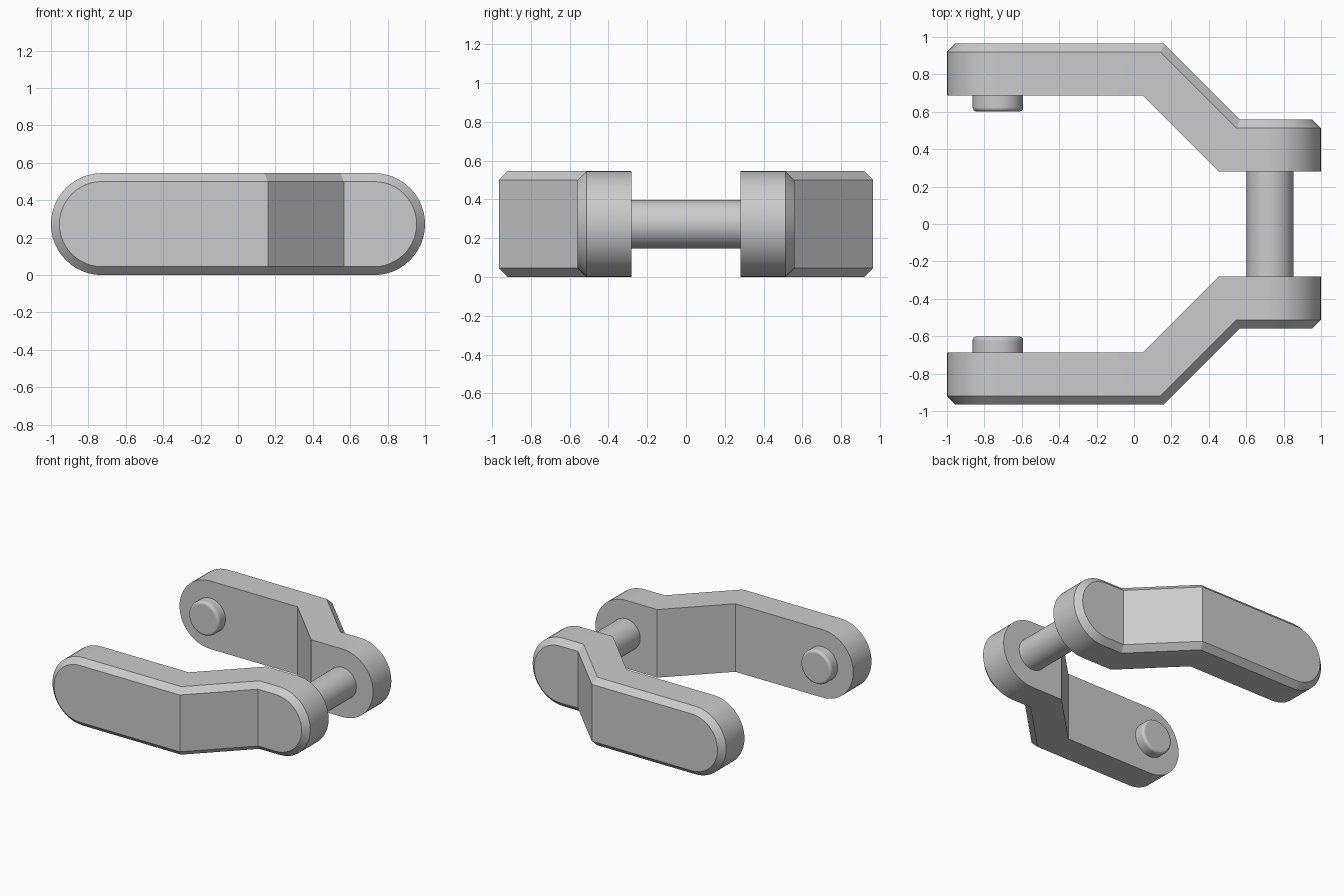
import bpy, bmesh
from math import sin, cos, pi, radians

cube = bpy.data.objects.get("Cube")
if cube:
    bpy.data.objects.remove(cube, do_unlink=True)

R = 0.2725            # half height of a plate, also its end radius
CX = 1.0 - R          # centre of the rounded ends
THICK, CHAMFER = 0.277, 0.045
Y_WIDE, Y_NARROW = 0.688, 0.281   # inner faces of the two plate ends
BEND_A, BEND_B = 0.045, 0.452     # bends on the inner face
MITER = 0.414
STEPS = 24

steel = bpy.data.materials.new("grey_steel")
steel.use_nodes = True
colour = (0.6, 0.6, 0.6, 1.0)
steel.diffuse_color = colour
steel.node_tree.nodes["Principled BSDF"].inputs["Base Color"].default_value = colour


def finish(obj, mirror=False):
    obj.data.materials.append(steel)
    if mirror:
        mod = obj.modifiers.new("mirror", 'MIRROR')
        mod.use_axis = (False, True, False)
    bpy.ops.object.select_all(action='DESELECT')
    obj.select_set(True)
    bpy.context.view_layer.objects.active = obj
    bpy.ops.object.shade_smooth_by_angle(angle=radians(20))


def outline(depth, inset):
    """Rounded bar outline, split at the two mitred bends."""
    r = R - inset
    a, b = BEND_A + MITER * depth, BEND_B + MITER * depth
    angles = [-pi / 2 + pi * i / STEPS for i in range(STEPS + 1)]
    pts = [(CX + r * cos(t), r * sin(t)) for t in angles]
    pts += [(b, r), (a, r)]
    pts += [(-CX - r * cos(t), -r * sin(t)) for t in angles]
    pts += [(a, -r), (b, -r)]
    slope = (Y_WIDE - Y_NARROW) / (BEND_B - BEND_A)
    ring = []
    for x, z in pts:
        run = min(max(x - a, 0), b - a)
        ring.append((x, Y_WIDE - slope * run + depth, z + R))
    return ring


# Cranked side plates with a chamfered outer rim
bm = bmesh.new()
layers = [(0, 0), (THICK - CHAMFER, 0), (THICK, CHAMFER)]
rings = [[bm.verts.new(p) for p in outline(d, i)] for d, i in layers]
n = len(rings[0])
for lower, upper in zip(rings, rings[1:]):
    for i in range(n):
        j = (i + 1) % n
        bm.faces.new((lower[i], lower[j], upper[j], upper[i]))
m = STEPS + 1
for ring in (rings[0], rings[-1]):
    top_b, top_a, low_a, low_b = ring[m], ring[m + 1], ring[n - 2], ring[n - 1]
    bm.faces.new(ring[:m] + [top_b, low_b])
    bm.faces.new((top_b, top_a, low_a, low_b))
    bm.faces.new([top_a] + ring[m + 2:n - 2] + [low_a])
bmesh.ops.recalc_face_normals(bm, faces=bm.faces)
mesh = bpy.data.meshes.new("side_plates")
bm.to_mesh(mesh)
bm.free()
plates = bpy.data.objects.new("side_plates", mesh)
bpy.context.collection.objects.link(plates)
finish(plates, mirror=True)


def rod(name, x, radius, y0, y1):
    bpy.ops.mesh.primitive_cylinder_add(vertices=48, radius=radius, depth=y1 - y0)
    obj = bpy.context.object
    obj.name = name
    for v in obj.data.vertices:
        px, py, pz = v.co
        v.co = (x + px, (y0 + y1) / 2 - pz, R + py)
    return obj


# Cross pin joining the narrow ends
finish(rod("cross_pin", CX, 0.125, -Y_NARROW - 0.02, Y_NARROW + 0.02))

# Short rounded pegs inside the wide ends
pegs = rod("pegs", -CX, 0.135, 0.602, Y_WIDE + 0.04)
bevel = pegs.modifiers.new("rounded_rim", 'BEVEL')
bevel.width = 0.02
bevel.segments = 5
bevel.limit_method = 'ANGLE'
bevel.angle_limit = radians(40)
finish(pegs, mirror=True)
